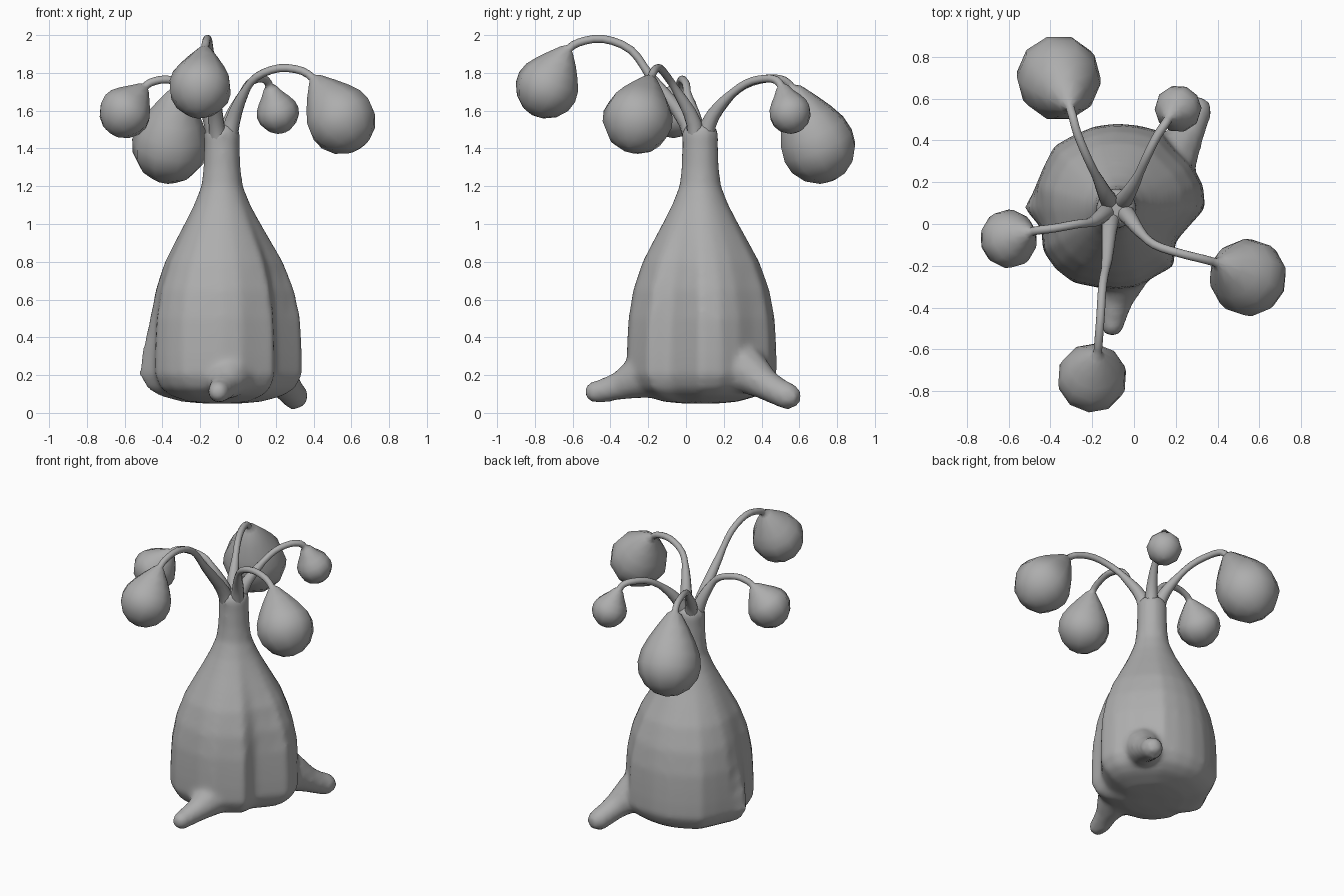
import bpy, bmesh, math
from mathutils import Vector

if "Cube" in bpy.data.objects:
    bpy.data.objects.remove(bpy.data.objects["Cube"])

GREY = bpy.data.materials.new("dark_grey")
GREY.diffuse_color = (.42, .42, .42, 1)
GREY.use_nodes = True
GREY.node_tree.nodes["Principled BSDF"].inputs["Base Color"].default_value = GREY.diffuse_color


def skin(name, rings):
    """Bridge equal-sized rings of points into a closed smooth mesh."""
    bm = bmesh.new()
    vr = [[bm.verts.new(p) for p in r] for r in rings]
    n = len(vr[0])
    for a, b in zip(vr, vr[1:]):
        for i in range(n):
            j = (i + 1) % n
            bm.faces.new((a[i], a[j], b[j], b[i]))
    for r, end in ((vr[0], rings[0]), (vr[-1], rings[-1])):
        c = bm.verts.new(sum((Vector(p) for p in end), Vector()) / n)
        for i in range(n):
            bm.faces.new((r[i], r[(i + 1) % n], c))
    bmesh.ops.recalc_face_normals(bm, faces=bm.faces)
    me = bpy.data.meshes.new(name)
    bm.to_mesh(me)
    bm.free()
    me.shade_smooth()
    me.materials.append(GREY)
    ob = bpy.data.objects.new(name, me)
    bpy.context.collection.objects.link(ob)
    return ob


def tube(name, pts, radii, sides=10):
    """Loft circles of varying radius along a path."""
    rings = []
    tan_prev, side = None, None
    for i, p in enumerate(pts):
        t = (pts[min(i + 1, len(pts) - 1)] - pts[max(i - 1, 0)]).normalized()
        if side is None:
            side = t.orthogonal().normalized()
        else:
            side = tan_prev.rotation_difference(t) @ side
        tan_prev = t
        up = t.cross(side)
        rings.append([p + radii[i] * (side * math.cos(a) + up * math.sin(a))
                      for a in (math.tau * k / sides for k in range(sides))])
    return skin(name, rings)


def smooth_path(pts, steps=3):
    """Catmull-Rom interpolation through the points."""
    q = [pts[0]] + pts + [pts[-1]]
    out = []
    for a, b, c, d in zip(q, q[1:], q[2:], q[3:]):
        for s in range(steps):
            t = s / steps
            out.append(0.5 * (2 * b + (c - a) * t + (2 * a - 5 * b + 4 * c - d) * t * t
                              + (3 * b - a - 3 * c + d) * t ** 3))
    return out + [pts[-1]]


# swollen, lumpy trunk: radius by angle (15 degree steps) and scale by height
LOBES = [.425, .43, .415, .40, .425, .41, .405, .405, .405, .42, .40, .40,
         .44, .37, .405, .41, .41, .39, .39, .39, .375, .39, .325, .355]
MEAN = 0.395
PROFILE = [(.05, .25), (.06, .5), (.09, .76), (.13, .91), (.2, 1.0), (.3, 1.0), (.4, .99),
           (.5, .975), (.65, .91), (.8, .78), (.92, .62), (1.0, .51), (1.1, .38),
           (1.2, .28), (1.3, .25), (1.42, .24), (1.48, .245), (1.52, .2), (1.53, .1)]
rings = []
for z, m in PROFILE:
    w = max(0.15, min(1.0, 1.0 - (z - .55) / .7))
    low = max(0.0, min(1.0, (z - .25) / .3))
    ring = []
    for i, r in enumerate(LOBES):
        if i == 12:                      # the left lobe only bulges near the base
            r -= .06 * low
        a, rad = math.radians(15 * i), m * (MEAN + (r - MEAN) * w)
        ring.append((-.085 + rad * math.cos(a), .075 + rad * math.sin(a), z))
    rings.append(ring)
trunk = skin("trunk", rings)

# two stubby roots, flared where they leave the trunk
ROOTS = {
    "front_root": ([(-.03, -.15, .22), (-.05, -.27, .18), (-.075, -.36, .14), (-.1, -.45, .115),
                    (-.105, -.5, .11), (-.105, -.535, .11)], [.15, .11, .075, .064, .056, .03]),
    "back_root": ([(.1, .2, .28), (.19, .33, .22), (.25, .42, .15), (.285, .5, .105),
                   (.305, .55, .085), (.325, .6, .075)], [.17, .125, .085, .074, .074, .04]),
}
parts = [tube(n, [Vector(p) for p in pts], radii) for n, (pts, radii) in ROOTS.items()]

# fuse roots and trunk into one softly blended body
for ob in parts + [trunk]:
    ob.select_set(True)
bpy.context.view_layer.objects.active = trunk
bpy.ops.object.join()
fuse = trunk.modifiers.new("fuse", 'REMESH')
fuse.mode = 'VOXEL'
fuse.voxel_size = .02
fuse.use_smooth_shade = True
blend = trunk.modifiers.new("blend", 'SMOOTH')
blend.factor = .5
blend.iterations = 6

# drooping stalks ending in teardrop pods: stalk path, pod centre, pod radius
PODS = {
    "front_pod": ([(-.09, .055, 1.34), (-.115, .0, 1.54), (-.13, -.18, 1.77), (-.15, -.29, 1.92),
                   (-.16, -.44, 1.98), (-.17, -.57, 1.96), (-.175, -.63, 1.92)],
                  (-.2, -.735, 1.725), .168),
    "right_pod": ([(-.07, .065, 1.34), (-.03, .04, 1.54), (.03, -.04, 1.69), (.1, -.1, 1.78),
                   (.22, -.14, 1.825), (.34, -.17, 1.81), (.41, -.19, 1.76)],
                  (.545, -.255, 1.555), .187),
    "left_pod": ([(-.1, .07, 1.34), (-.14, .05, 1.53), (-.2, .01, 1.67), (-.27, 0, 1.74),
                  (-.38, -.02, 1.765), (-.46, -.03, 1.75), (-.5, -.04, 1.72)],
                 (-.595, -.07, 1.595), .142),
    "back_left_pod": ([(-.09, .085, 1.34), (-.125, .12, 1.53), (-.17, .21, 1.65), (-.22, .31, 1.735),
                       (-.27, .43, 1.77), (-.295, .52, 1.76), (-.31, .57, 1.71)],
                      (-.36, .7, 1.415), .203),
    "back_right_pod": ([(-.075, .085, 1.34), (-.045, .12, 1.53), (.01, .21, 1.66), (.06, .32, 1.745),
                        (.11, .42, 1.77), (.15, .48, 1.76), (.17, .51, 1.72)],
                       (.21, .55, 1.59), .113),
}
for name, (stalk, centre, r) in PODS.items():
    stalk = [Vector(p) for p in stalk]
    path = smooth_path(stalk)
    radii = [max(.021, .056 - .005 * i) for i in range(len(path))]
    radii[-1] = max(.036, .23 * r)
    axis = Vector(centre) - stalk[-1]
    d = axis.length
    axis.normalize()
    for dist, k in ((.25 * d, .5), (.5 * d, .74), (.75 * d, .93), (d, 1.0),
                    (d + .35 * r, .94), (d + .7 * r, .71), (d + .93 * r, .37), (d + r, .05)):
        path.append(stalk[-1] + axis * dist)
        radii.append(r * k)
    tube(name, path, radii)
